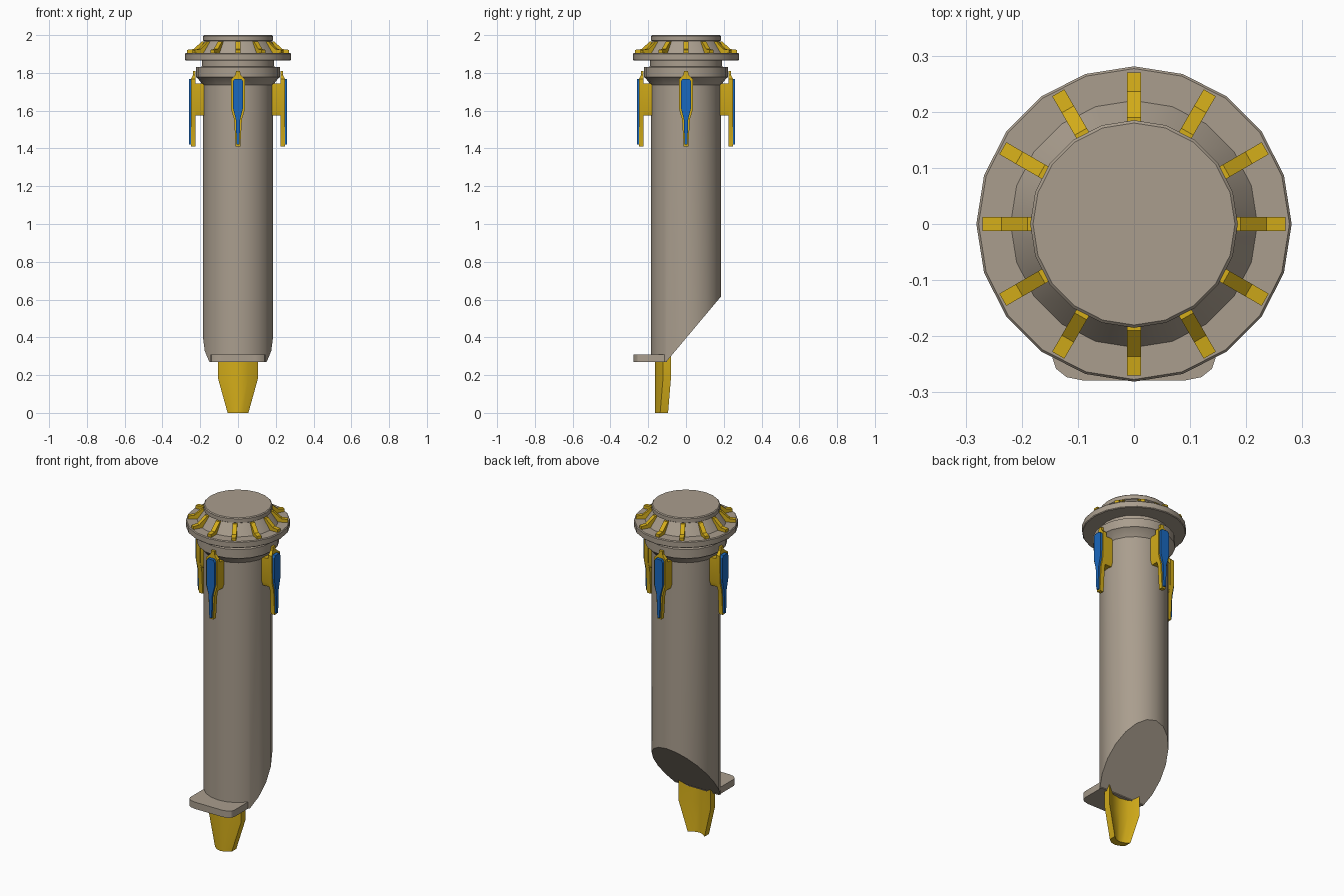
import bpy, bmesh
from math import cos, sin, pi, radians
from mathutils import Matrix, Vector

if "Cube" in bpy.data.objects:
    bpy.data.objects.remove(bpy.data.objects["Cube"])

SIDES = 20


def material(name, rgb):
    m = bpy.data.materials.new(name)
    m.diffuse_color = (*rgb, 1)
    m.use_nodes = True
    m.node_tree.nodes["Principled BSDF"].inputs["Base Color"].default_value = m.diffuse_color
    return m


TAN = material("tan_metal", (0.40, 0.34, 0.27))
GOLD = material("gold", (0.66, 0.42, 0.01))
BLUE = material("blue", (0.01, 0.14, 0.52))


def make_object(name, bm, mat, turn=0.0):
    bmesh.ops.recalc_face_normals(bm, faces=bm.faces[:])
    if turn:
        bm.transform(Matrix.Rotation(turn, 4, 'Z'))
    me = bpy.data.meshes.new(name)
    bm.to_mesh(me)
    bm.free()
    me.materials.append(mat)
    ob = bpy.data.objects.new(name, me)
    bpy.context.collection.objects.link(ob)
    return ob


def loft(rings):
    """Solid from a list of equally long point rings."""
    bm = bmesh.new()
    loops = [[bm.verts.new(p) for p in ring] for ring in rings]
    n = len(loops[0])
    for a, b in zip(loops, loops[1:]):
        for i in range(n):
            j = (i + 1) % n
            bm.faces.new((a[i], a[j], b[j], b[i]))
    bm.faces.new(loops[0][::-1])
    bm.faces.new(loops[-1])
    return bm


def lathe(profile):
    return loft([[(r * cos(2 * pi * i / SIDES), r * sin(2 * pi * i / SIDES), z)
                  for i in range(SIDES)] for r, z in profile])


def mirrored(half):
    """Close a right-hand outline (top to bottom) with its mirror image."""
    return half + [(-x, z) for x, z in reversed(half)]


def slab(outline, y0, y1):
    """Extrude an x/z outline along y."""
    return loft([[(x, y, z) for x, z in outline] for y in (y0, y1)])


def chamfer(bm, width):
    edges = [e for e in bm.edges if e.calc_face_angle(0) > radians(40)]
    bmesh.ops.bevel(bm, geom=edges, offset=width, segments=1, affect='EDGES')
    return bm


# Tube with slanted cut at the lower back
bm = lathe([(0.185, 0.27), (0.185, 1.76)])
cut = bmesh.ops.bisect_plane(bm, geom=bm.verts[:] + bm.edges[:] + bm.faces[:],
                             plane_co=Vector((0, -0.105, 0.27)),
                             plane_no=Vector((0, 0.34, -0.285)), clear_outer=True)
bmesh.ops.holes_fill(bm, edges=[e for e in bm.edges if e.is_boundary], sides=0)
make_object("tube", bm, TAN)

# Head: collar, neck, flange, cone and cap in one profile
make_object("head", lathe([
    (0.185, 1.735), (0.215, 1.773), (0.222, 1.777), (0.222, 1.83), (0.19, 1.833),
    (0.19, 1.865), (0.277, 1.865), (0.281, 1.869), (0.281, 1.90), (0.277, 1.905),
    (0.22, 1.905), (0.178, 1.968), (0.185, 1.972), (0.185, 1.995), (0.18, 2.0)]), TAN)

# Twelve bent ribs around the cone
rib = [(0.17, 1.90), (0.27, 1.90), (0.27, 1.922), (0.236, 1.926), (0.19, 1.967), (0.17, 1.967)]
for i in range(12):
    bm = loft([[(r, y, z) for r, z in rib] for y in (-0.0125, 0.0125)])
    make_object(f"rib_{i + 1}", bm, GOLD, i * pi / 6 + 1e-6)

# Four gold clips with blue inlays
plate = mirrored([(0.011, 1.81), (0.013, 1.79), (0.037, 1.768), (0.037, 1.61),
                  (0.021, 1.555), (0.012, 1.41)])
inlay = mirrored([(0.018, 1.768), (0.027, 1.755), (0.027, 1.615), (0.012, 1.555), (0.007, 1.42)])
block = mirrored([(0.034, 1.745), (0.034, 1.6), (0.026, 1.575)])
for i in range(4):
    turn = i * pi / 2
    bm = slab(plate, -0.224, -0.249)
    for v in bm.verts:
        if v.co.z > 1.78 and v.co.y < -0.24:
            v.co.y = -0.238
    make_object(f"clip_plate_{i + 1}", bm, GOLD, turn)
    make_object(f"clip_inlay_{i + 1}", chamfer(slab(inlay, -0.24, -0.259), 0.002), BLUE, turn)
    make_object(f"clip_block_{i + 1}", chamfer(slab(block, -0.17, -0.235), 0.006), GOLD, turn)

# Front ledge with clipped corners
ledge = mirrored([(0.145, -0.10), (0.145, -0.24), (0.139, -0.258), (0.12, -0.273), (0.09, -0.279)])
make_object("front_ledge", loft([[(x, y, z) for x, y in ledge] for z in (0.27, 0.31)]), TAN)


# Curved, tapering blade under the tube
def blade_ring(w, side, z):
    front, back = -0.165, -0.123
    steps = [-1, -0.5, 0, 0.5, 1]
    outer = [(w * t, front + (side - front) * t * t, z) for t in steps]
    inner = [(w * t, back + (side - front) * t * t, z) for t in reversed(steps)]
    return outer + inner


make_object("blade", loft([blade_ring(0.055, -0.137, 0.0), blade_ring(0.105, -0.122, 0.18),
                           blade_ring(0.105, -0.122, 0.33)]), GOLD)

# Smooth round surfaces, keep hard edges
for ob in bpy.context.collection.objects:
    ob.select_set(True)
    bpy.context.view_layer.objects.active = ob
bpy.ops.object.shade_smooth_by_angle(angle=radians(30))
